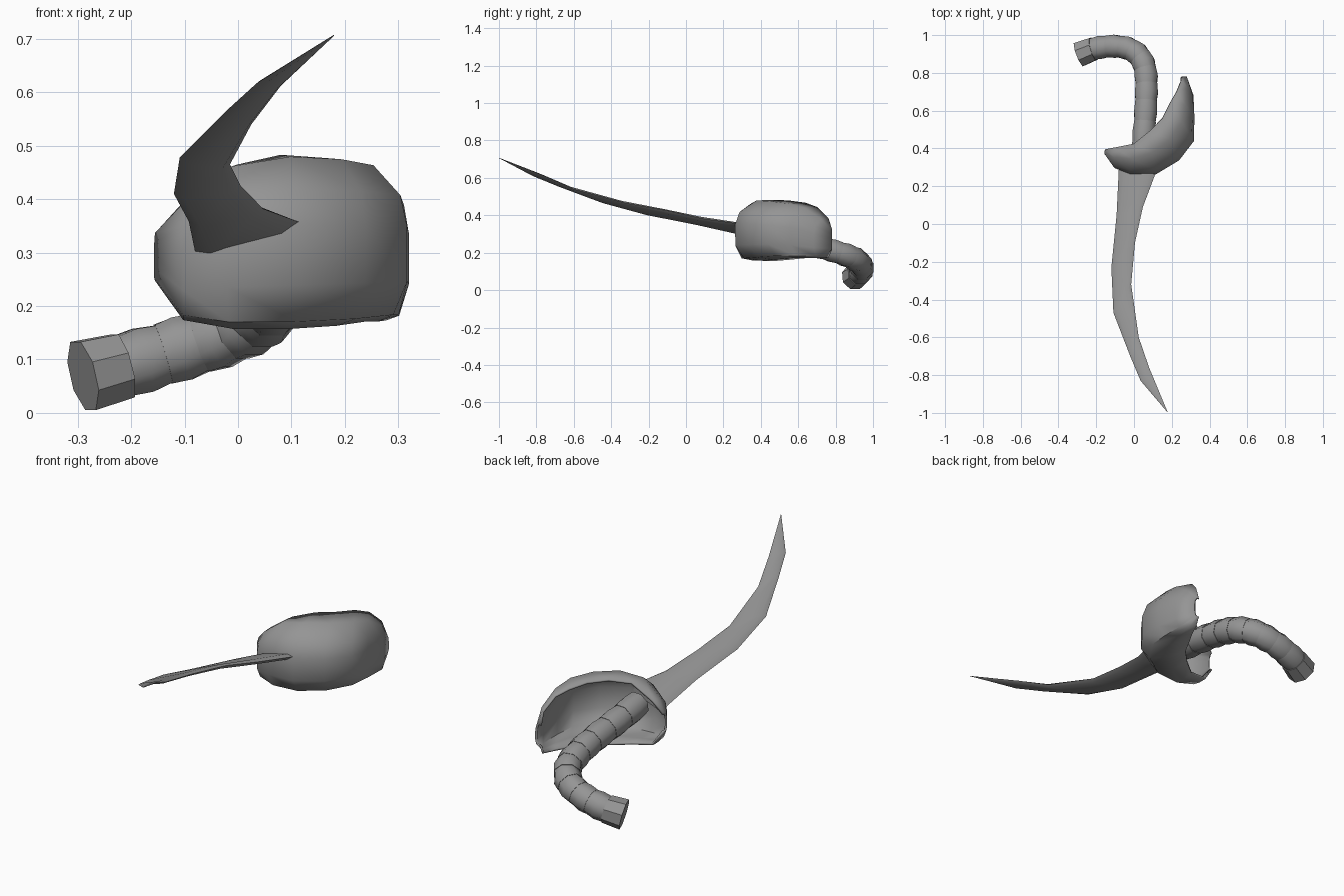
import bpy, bmesh, math
from mathutils import Vector

if "Cube" in bpy.data.objects:
    bpy.data.objects.remove(bpy.data.objects["Cube"], do_unlink=True)

grey = bpy.data.materials.new("plain_grey")
grey.use_nodes = True
grey.diffuse_color = (0.3, 0.3, 0.3, 1)
grey.node_tree.nodes["Principled BSDF"].inputs["Base Color"].default_value = (0.3, 0.3, 0.3, 1)


def loft(name, rings, closed=True, caps=True, angle=40):
    """Skin a row of equal cross-sections."""
    bm = bmesh.new()
    rows = [[bm.verts.new(p) for p in ring] for ring in rings]
    n = len(rows[0])
    for a, b in zip(rows, rows[1:]):
        for i in range(n if closed else n - 1):
            j = (i + 1) % n
            bm.faces.new((a[i], a[j], b[j], b[i]))
    if caps:
        bm.faces.new(rows[0])
        bm.faces.new(rows[-1])
    bmesh.ops.remove_doubles(bm, verts=bm.verts, dist=0.0001)
    bmesh.ops.recalc_face_normals(bm, faces=bm.faces)
    mesh = bpy.data.meshes.new(name)
    bm.to_mesh(mesh)
    bm.free()
    mesh.materials.append(grey)
    obj = bpy.data.objects.new(name, mesh)
    bpy.context.collection.objects.link(obj)
    bpy.ops.object.select_all(action='DESELECT')
    bpy.context.view_layer.objects.active = obj
    obj.select_set(True)
    if angle:
        bpy.ops.object.shade_smooth_by_angle(angle=math.radians(angle))
    return obj


# Blade: outer and inner edge points, base to tip, and half thickness
blade = [
    ((-0.08, 0.30, 0.300), (0.115, 0.27, 0.357), 0.014),
    ((-0.092, 0.05, 0.358), (0.047, 0.09, 0.382), 0.013),
    ((-0.12, -0.23, 0.410), (0.005, -0.10, 0.425), 0.011),
    ((-0.109, -0.47, 0.478), (-0.015, -0.32, 0.465), 0.010),
    ((-0.02, -0.70, 0.567), (0.025, -0.60, 0.540), 0.008),
    ((0.035, -0.83, 0.617), (0.08, -0.76, 0.612), 0.006),
    ((0.179, -0.999, 0.707), (0.18, -1.0, 0.706), 0.0005),
]
rings = []
for left, right, t in blade:
    l, r = Vector(left), Vector(right)
    up = Vector((0, 0, t))
    rings.append([l, l.lerp(r, 0.15) - up, l.lerp(r, 0.85) - up, r,
                  l.lerp(r, 0.85) + up, l.lerp(r, 0.15) + up])
loft("blade", rings, angle=60)

# Hand guard: front outline, rear rim, top and bottom heights, right to left
guard = [
    ((-0.153, 0.375), (-0.15, 0.395), 0.335, 0.25),
    ((-0.10, 0.30), (-0.10, 0.405), 0.39, 0.178),
    ((-0.02, 0.27), (0.0, 0.425), 0.46, 0.162),
    ((0.115, 0.268), (0.08, 0.49), 0.478, 0.162),
    ((0.235, 0.34), (0.15, 0.56), 0.473, 0.168),
    ((0.312, 0.44), (0.19, 0.64), 0.462, 0.176),
    ((0.315, 0.56), (0.225, 0.70), 0.44, 0.176),
    ((0.310, 0.68), (0.25, 0.76), 0.38, 0.177),
    ((0.275, 0.778), (0.25, 0.778), 0.32, 0.22),
]
# Cup section: forward reach and height, upper rim to lower rim
section = [(0, 1), (0.5, 0.98), (0.9, 0.6), (1, 0.2), (1, -0.5), (0.8, -0.92), (0.4, -1), (0, -1)]
rings = []
for front, rim, top, bottom in guard:
    f, r = Vector(front), Vector(rim)
    mid, half = (top + bottom) / 2, (top - bottom) / 2
    rings.append([Vector((*r.lerp(f, w), mid + half * h)) for w, h in section])
shell = loft("hand_guard", rings, closed=False, caps=False, angle=50)
solid = shell.modifiers.new("thickness", 'SOLIDIFY')
solid.thickness = 0.01
solid.offset = 0

# Grip: segment boundaries along a hooked path
path = [Vector(p) for p in [
    (0.045, 0.31, 0.305), (0.048, 0.43, 0.283), (0.058, 0.54, 0.262), (0.064, 0.65, 0.242),
    (0.066, 0.74, 0.222), (0.060, 0.82, 0.200), (0.035, 0.88, 0.178), (-0.010, 0.92, 0.155),
    (-0.070, 0.938, 0.132), (-0.140, 0.940, 0.110), (-0.215, 0.927, 0.088), (-0.290, 0.898, 0.069)]]


def grip_ring(centre, tangent, radius):
    side = tangent.cross(Vector((0, 0, 1))).normalized()
    up = side.cross(tangent).normalized()
    return [centre + radius * (side * math.cos(a) + up * math.sin(a))
            for a in (math.tau * (i + 0.5) / 8 for i in range(8))]


last = len(path) - 1
tangents = [(path[min(i + 1, last)] - path[max(i - 1, 0)]).normalized() for i in range(last + 1)]
for i in range(last):
    a, b = path[i], path[i + 1]
    ta, tb = tangents[i], tangents[i + 1]
    if i == last - 1:
        # Straight faceted pommel
        loft("pommel", [grip_ring(a, ta, 0.066), grip_ring(b, tb, 0.071)], angle=0)
    else:
        # Barrel-shaped grip rib
        bend = (ta - tb) * (b - a).length / 8
        loft(f"grip_segment_{i + 1}", [
            grip_ring(a, ta, 0.060),
            grip_ring((a + b) / 2 + bend, (ta + tb).normalized(), 0.066),
            grip_ring(b, tb, 0.062)], angle=50)
